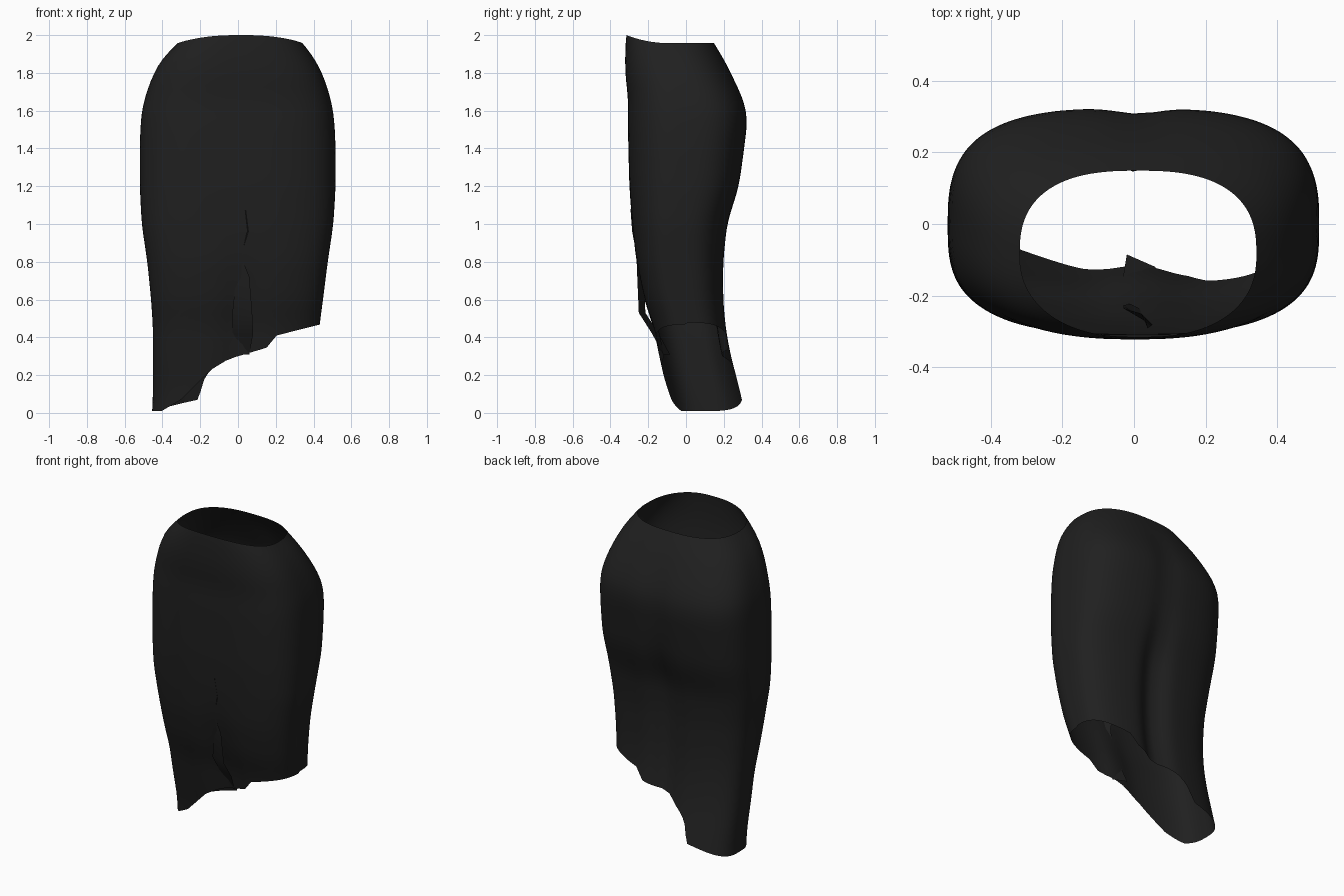
import bpy, bmesh, math

cube = bpy.data.objects.get("Cube")
if cube:
    bpy.data.objects.remove(cube, do_unlink=True)

# One dark cloth colour
cloth = bpy.data.materials.new("charcoal cloth")
cloth.use_nodes = True
colour = (0.0145, 0.0145, 0.0145, 1)
cloth.diffuse_color = colour
bsdf = cloth.node_tree.nodes["Principled BSDF"]
bsdf.inputs["Base Color"].default_value = colour
bsdf.inputs["Roughness"].default_value = 0.9

# Body profile: height, right x, left x, front y, back y
PROFILE = [
    (0.0, -.455, .42, -.09, .32), (0.1, -.45, .42, -.10, .295),
    (0.3, -.45, .42, -.145, .24), (0.45, -.45, .43, -.175, .213),
    (0.6, -.46, .45, -.225, .20), (0.8, -.48, .475, -.265, .20),
    (1.0, -.51, .505, -.285, .22), (1.2, -.52, .517, -.30, .283),
    (1.4, -.52, .517, -.305, .31), (1.55, -.515, .51, -.308, .328),
    (1.65, -.50, .495, -.305, .31), (1.8, -.447, .447, -.322, .24),
    (1.9, -.385, .39, -.322, .185), (1.96, -.315, .342, -.32, .145),
    (2.0, -.27, .30, -.315, .125)]
# Hem heights across x
FRONT_HEM = [(-.45, .01), (-.4, .01), (-.3, .07), (-.2, .17), (-.14, .23),
             (-.05, .285), (.15, .345), (.2, .41), (.43, .47)]
BACK_HEM = [(-.45, .01), (-.3, .05), (-.21, .07), (-.175, .19), (-.13, .24),
            (-.05, .29), (.15, .35), (.2, .42), (.43, .48)]


def lookup(table, t):
    """Straight-line reading of a table; returns the remaining columns."""
    t = min(max(t, table[0][0]), table[-1][0])
    for a, b in zip(table, table[1:]):
        if t <= b[0]:
            f = (t - a[0]) / (b[0] - a[0])
            return [p + (q - p) * f for p, q in zip(a[1:], b[1:])]


def smooth_profile(z):
    """Average the profile over a window that narrows at the ends."""
    w = max(min(.06, 2 - z, z), 0)
    rows = [lookup(PROFILE, z + w * k / 3) for k in range(-3, 4)]
    return [sum(c) / len(rows) for c in zip(*rows)]


def ramp(top, length, z):
    t = min(max((top - z) / length, 0), 1)
    return t * t * (3 - 2 * t)


def skin(angle, z):
    """Point on the garment, with pinched folds between the legs."""
    right, left, front, back = smooth_profile(z)
    # Squarer section at the hips, rounder at the waist
    n = 2.6 + .4 * ramp(1.95, .4, z)
    c, s = (math.copysign(abs(v) ** (2 / n), v)
            for v in (math.cos(angle), math.sin(angle)))
    x = (left + right) / 2 + (left - right) / 2 * c
    y = (front + back) / 2 + (back - front) / 2 * s
    if s < 0:
        y -= s * .03 * ramp(1.0, .6, z) * math.exp(-((x - .02) / .1) ** 2)
    else:
        depth = .015 * ramp(1.9, .3, z) + .04 * ramp(1.4, .5, z)
        y -= s * depth * math.exp(-((x - .01) / .08) ** 2)
    return x, y, z


def make_object(name, grid, closed):
    bm = bmesh.new()
    rows = [[bm.verts.new(p) for p in row] for row in grid]
    for a, b in zip(rows, rows[1:]):
        n = len(a)
        for i in range(n if closed else n - 1):
            j = (i + 1) % n
            bm.faces.new((a[i], a[j], b[j], b[i]))
    mesh = bpy.data.meshes.new(name)
    bm.to_mesh(mesh)
    bm.free()
    mesh.materials.append(cloth)
    obj = bpy.data.objects.new(name, mesh)
    bpy.context.collection.objects.link(obj)
    bpy.ops.object.select_all(action='DESELECT')
    obj.select_set(True)
    bpy.context.view_layer.objects.active = obj
    bpy.ops.object.shade_smooth_by_angle(angle=math.radians(45))


# Open garment tube from the sloping hem to the waist
AROUND, ROWS = 160, 48
angles = [math.tau * i / AROUND for i in range(AROUND)]


def hem_height(angle):
    x = skin(angle, .3)[0]
    return lookup(FRONT_HEM if math.sin(angle) < 0 else BACK_HEM, x)[0]


def waist_height(angle):
    return 1.957 + .043 * max(-math.sin(angle), 0) ** 1.5


grid = []
for r in range(ROWS + 1):
    t = r / ROWS
    grid.append([skin(a, hem_height(a) * (1 - t) + waist_height(a) * t)
                 for a in angles])
make_object("garment_body", grid, True)

# Slanted folded strip along the front opening: height, edges, front y
strip = [(.31, -.02, .06, -.12), (.42, -.03, .08, -.18), (.53, -.03, .075, -.25),
         (.72, -.01, .06, -.258), (.82, -.03, .02, -.262), (.88, -.03, .03, -.27),
         (.96, .02, .055, -.285), (1.08, .03, .04, -.294)]
make_object("front_fold", [[(a, y + .035, z), (b, y, z)] for z, a, b, y in strip],
            False)
